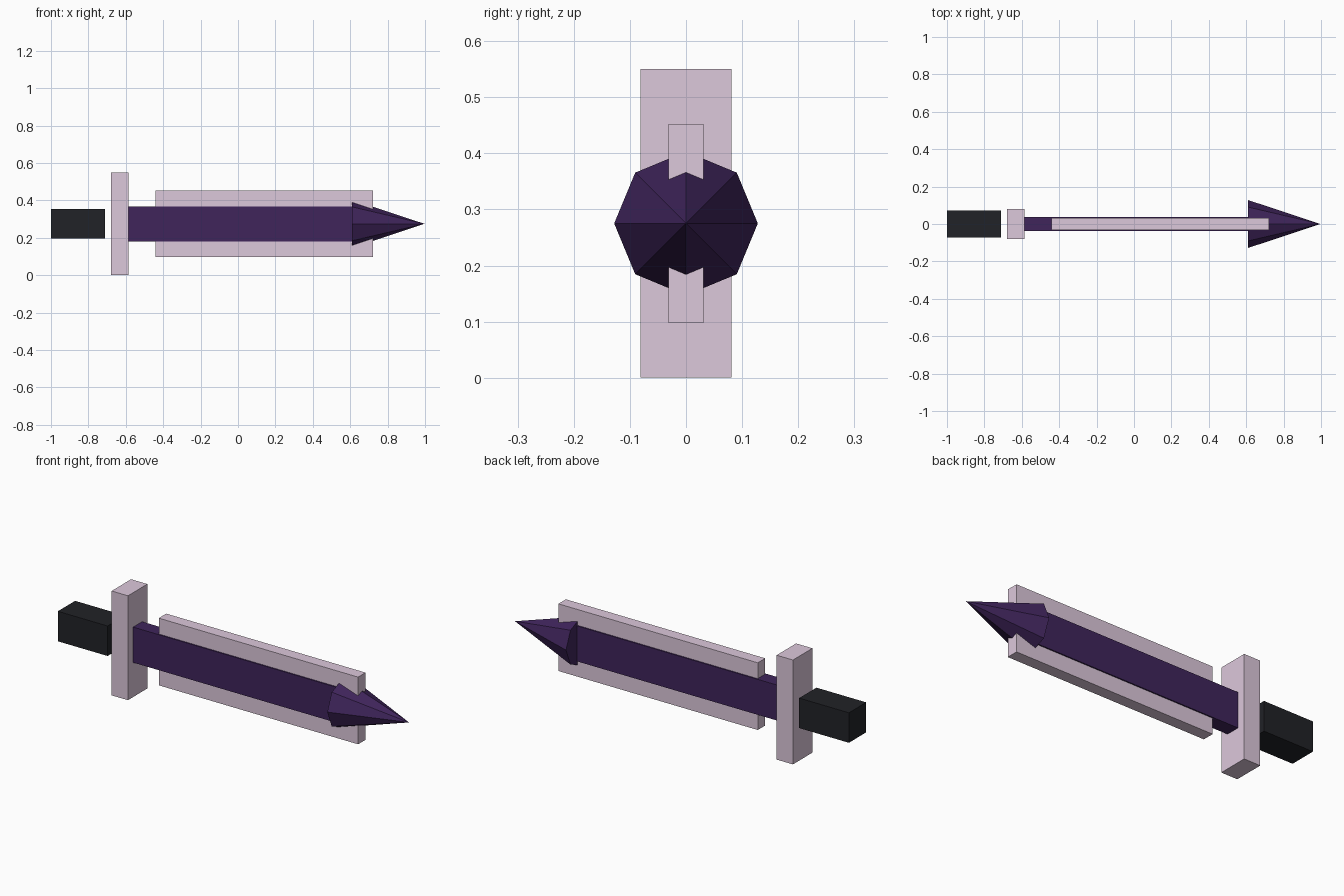
import bpy
from math import pi

if "Cube" in bpy.data.objects:
    bpy.data.objects.remove(bpy.data.objects["Cube"])


def material(name, rgb):
    m = bpy.data.materials.new(name)
    m.diffuse_color = (*rgb, 1)
    m.use_nodes = True
    m.node_tree.nodes["Principled BSDF"].inputs["Base Color"].default_value = m.diffuse_color
    return m


PINK = material("pale_pink", (0.72, 0.58, 0.71))
PURPLE = material("dark_purple", (0.05, 0.018, 0.105))
BLACK = material("charcoal", (0.015, 0.016, 0.02))
MID_Z = 0.275  # height of the sword's long axis


def bar(name, x0, x1, width, height, mat):
    """Box along x, centred on the sword's axis."""
    bpy.ops.mesh.primitive_cube_add(size=1, location=((x0 + x1) / 2, 0, MID_Z))
    ob = bpy.context.object
    ob.name = name
    ob.scale = (x1 - x0, width, height)
    bpy.ops.object.transform_apply(location=False, rotation=False, scale=True)
    ob.data.materials.append(mat)
    return ob


# Grip and crossguard
bar("grip", -1.0, -0.71, 0.144, 0.158, BLACK)
bar("crossguard", -0.68, -0.585, 0.162, 0.55, PINK)

# Blade: thicker dark core with a thinner, taller edge plate through it
bar("blade_core", -0.59, 0.668, 0.075, 0.187, PURPLE)
bar("blade_edge", -0.44, 0.722, 0.062, 0.354, PINK)

# Eight-sided pointed tip
bpy.ops.mesh.primitive_cone_add(vertices=8, radius1=0.128, radius2=0, depth=0.387,
                                location=(0.8035, 0, MID_Z), rotation=(0, pi / 2, 0))
tip = bpy.context.object
tip.name = "blade_tip"
tip.data.materials.append(PURPLE)
